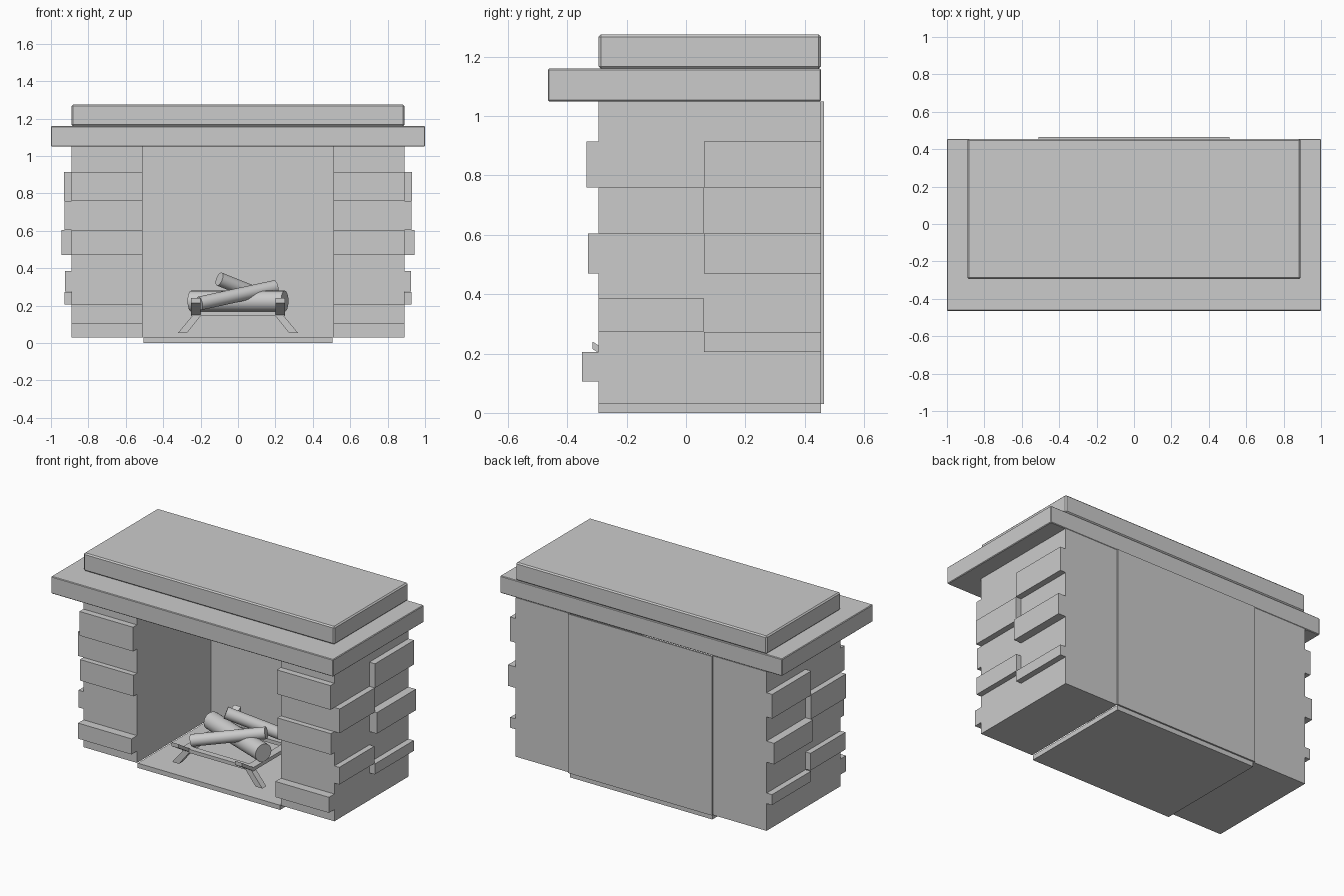
import bpy, bmesh
from mathutils import Vector

if "Cube" in bpy.data.objects:
    bpy.data.objects.remove(bpy.data.objects["Cube"])


def finish(name, bm, mirror="", bevel=0.0):
    bmesh.ops.recalc_face_normals(bm, faces=bm.faces)
    me = bpy.data.meshes.new(name)
    bm.to_mesh(me)
    bm.free()
    ob = bpy.data.objects.new(name, me)
    bpy.context.collection.objects.link(ob)
    if bevel:
        m = ob.modifiers.new("bevel", "BEVEL")
        m.width = bevel
        m.segments = 1
    if mirror:
        m = ob.modifiers.new("mirror", "MIRROR")
        m.use_axis = ("x" in mirror, "y" in mirror, False)
        m.use_mirror_merge = False
    return ob


def box(name, x, y, z, mirror="", bevel=0.0):
    bm = bmesh.new()
    bmesh.ops.create_cube(bm, size=1)
    for v in bm.verts:
        v.co = [a + (b - a) * (c + 0.5) for (a, b), c in zip((x, y, z), v.co)]
    return finish(name, bm, mirror, bevel)


def prism(name, points, offset, mirror=""):
    bm = bmesh.new()
    face = bm.faces.new([bm.verts.new(p) for p in points])
    ext = bmesh.ops.extrude_face_region(bm, geom=[face])["geom"]
    verts = [g for g in ext if isinstance(g, bmesh.types.BMVert)]
    bmesh.ops.translate(bm, verts=verts, vec=offset)
    # keep the starting cap so the prism is closed
    if not face.is_valid or len(bm.faces) < len(points) + 2:
        bmesh.ops.holes_fill(bm, edges=bm.edges)
    return finish(name, bm, mirror)


def log(name, a, b, r):
    a, b = Vector(a), Vector(b)
    bm = bmesh.new()
    bmesh.ops.create_cone(bm, cap_ends=True, segments=24, radius1=r, radius2=r,
                          depth=(b - a).length)
    ob = finish(name, bm)
    ob.location = (a + b) / 2
    ob.rotation_euler = (b - a).to_track_quat("Z", "Y").to_euler()
    bpy.ops.object.select_all(action="DESELECT")
    ob.select_set(True)
    bpy.context.view_layer.objects.active = ob
    bpy.ops.object.shade_smooth_by_angle()


FRONT, BACK = -0.295, 0.455

# surround: side pillars, mantel shelf, upper block
box("pillar", (0.51, 0.89), (FRONT, BACK), (0.03, 1.05), "x")
box("mantel_shelf", (-1, 1), (-0.465, BACK), (1.05, 1.16), bevel=0.004)
box("upper_block", (-0.89, 0.89), (FRONT, BACK), (1.16, 1.275), bevel=0.008)

# firebox floor and back panel
box("firebox_floor", (-0.505, 0.505), (FRONT, BACK), (0, 0.03))
box("firebox_back", (-0.51, 0.51), (BACK, 0.465), (0.03, 1.05))

# raised stones on the pillar fronts
for y, z0, z1 in ((-0.335, 0.76, 0.915), (-0.33, 0.47, 0.605), (-0.35, 0.105, 0.205)):
    box("front_stone", (0.51, 0.89), (y, FRONT), (z0, z1), "x")

# raised stones on the sides, alternating between front and back halves
for x, y0, y1, z0, z1 in ((0.93, 0.06, BACK, 0.76, 0.915),
                          (0.928, FRONT, 0.06, 0.605, 0.76),
                          (0.943, 0.06, BACK, 0.47, 0.605),
                          (0.925, FRONT, 0.06, 0.275, 0.385),
                          (0.928, 0.06, BACK, 0.205, 0.272)):
    box("side_stone", (0.89, x), (y0, y1), (z0, z1), "x")

# log grate: rails, cross bars, upturned ends and splayed legs
box("grate_rail", (0.2, 0.25), (-0.21, 0.21), (0.145, 0.168), "x")
box("grate_cross_bar", (-0.2, 0.2), (-0.21, -0.17), (0.145, 0.168), "y")
prism("grate_upturn", [(0.2, -0.2, 0.145), (0.2, -0.315, 0.215),
                       (0.2, -0.315, 0.24), (0.2, -0.2, 0.168)], (0.05, 0, 0), "xy")
prism("grate_leg", [(0.2, -0.21, 0.145), (0.245, -0.21, 0.145),
                    (0.32, -0.21, 0.055), (0.272, -0.21, 0.055)], (0, 0.04, 0), "xy")

# firewood
log("large_log", (-0.25, 0.09, 0.224), (0.25, -0.1, 0.224), 0.056)
log("front_log", (-0.205, -0.18, 0.212), (0.2, 0.0, 0.3), 0.037)
log("back_log", (-0.1, 0.02, 0.342), (0.19, 0.17, 0.225), 0.037)
